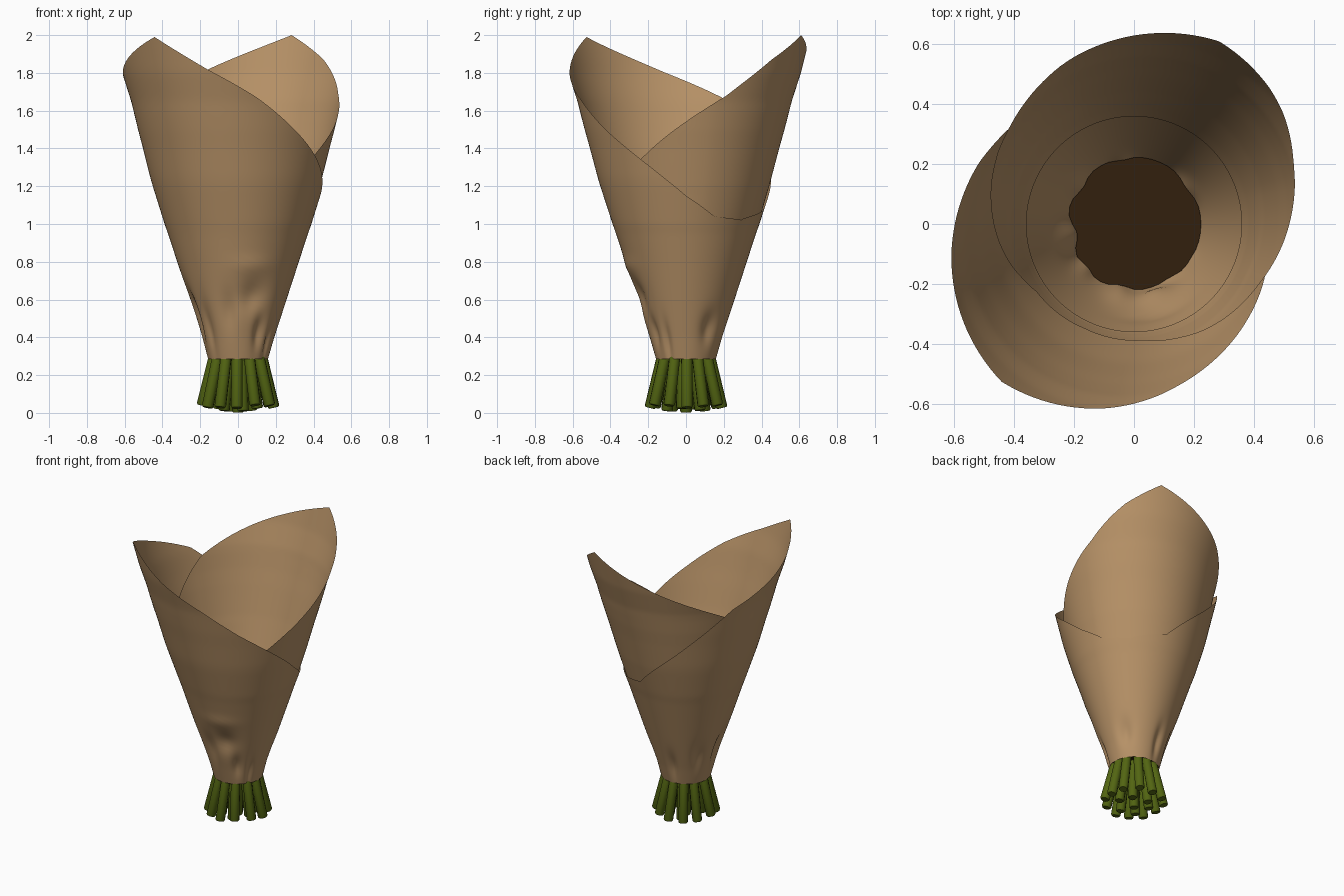
import bpy, bmesh, math, random
from mathutils import Vector

if "Cube" in bpy.data.objects:
    bpy.data.objects.remove(bpy.data.objects["Cube"])

random.seed(4)


def material(name, rgb):
    m = bpy.data.materials.new(name)
    m.diffuse_color = (*rgb, 1)
    m.use_nodes = True
    m.node_tree.nodes["Principled BSDF"].inputs["Base Color"].default_value = m.diffuse_color
    return m


PAPER = material("kraft_paper", (0.47, 0.285, 0.135))
GREEN = material("stem_green", (0.085, 0.13, 0.006))
DARK = material("dark_brown", (0.032, 0.014, 0.004))


def finish(bm, name, mat, angle=40):
    bmesh.ops.recalc_face_normals(bm, faces=bm.faces)
    me = bpy.data.meshes.new(name)
    bm.to_mesh(me)
    bm.free()
    me.materials.append(mat)
    ob = bpy.data.objects.new(name, me)
    bpy.context.collection.objects.link(ob)
    bpy.ops.object.select_all(action='DESELECT')
    ob.select_set(True)
    bpy.context.view_layer.objects.active = ob
    bpy.ops.object.shade_smooth_by_angle(angle=math.radians(angle))
    return ob


def lerp(table, v):
    for (a, p), (b, q) in zip(table, table[1:]):
        if v <= b:
            return p + (q - p) * max(0, (v - a) / (b - a))
    return table[-1][1]


def wrap(d):
    return (d + 180) % 360 - 180


# wrap radius by height
PROFILE = [(0.28, 0.155), (0.4, 0.19), (0.6, 0.255), (0.8, 0.32), (1.0, 0.385), (1.2, 0.442),
           (1.4, 0.493), (1.5, 0.52), (1.65, 0.557), (1.8, 0.605), (2.0, 0.655)]
# creases: angle, height, angular width, height width, depth
DENTS = [(287, 0.62, 16, 0.08, -0.030), (283, 0.78, 20, 0.04, 0.008), (303, 0.43, 9, 0.08, -0.022),
         (190, 0.52, 13, 0.13, -0.032), (222, 0.45, 8, 0.12, -0.018), (258, 0.55, 10, 0.10, -0.018),
         (328, 0.38, 6, 0.10, -0.016), (35, 0.45, 12, 0.08, -0.022), (100, 0.42, 8, 0.1, -0.018),
         (145, 0.50, 10, 0.1, -0.016)]


def radius(deg, z):
    r = lerp(PROFILE, z)
    t = min(1, max(0, (z - 1.0) / 0.6))
    r *= 1 + 0.035 * t * math.cos(math.radians(2 * (deg - 52)))
    for a, h, wa, wh, d in DENTS:
        r += d * math.exp(-(wrap(deg - a) / wa) ** 2 - ((z - h) / wh) ** 2)
    return r


def sheet(name, peak, rim, z0, offset, seg=144, rows=44):
    """Conical sheet whose rim falls on both sides of its pointed peak."""
    bm = bmesh.new()
    grid = []
    for i in range(seg):
        deg = peak + 360 * i / seg
        off = wrap(deg - peak)
        top = lerp(rim, off)
        col = []
        for j in range(rows + 1):
            z = z0 + (top - z0) * j / rows
            r = radius(deg, z) + offset(abs(off), z)
            a = math.radians(deg)
            col.append(bm.verts.new((r * math.cos(a), r * math.sin(a), z)))
        grid.append(col)
    for i in range(seg):
        p, q = grid[i], grid[(i + 1) % seg]
        for j in range(rows):
            bm.faces.new((p[j], q[j], q[j + 1], p[j + 1]))
    return finish(bm, name, PAPER)


# outer sheet, peak at front left; lifted a little where it overlaps
RIM_A = [(-180, 1.03), (-150, 1.07), (-110, 1.36), (-72, 1.66), (-40, 1.80), (0, 1.99),
         (25, 1.82), (50, 1.67), (75, 1.50), (107, 1.30), (130, 1.15), (152, 1.04), (180, 1.02)]
sheet("outer_paper_sheet", 230, RIM_A, 0.285,
      lambda o, z: 0.002 + 0.010 * max(0, min(1, (z - 0.95) / 0.3)))

# inner sheet, peak at the back right
RIM_B = [(-180, 1.03), (-150, 1.05), (-94, 1.36), (-43, 1.68), (-20, 1.87), (0, 2.0),
         (40, 1.82), (88, 1.60), (120, 1.33), (150, 1.07), (180, 1.03)]
sheet("inner_paper_sheet", 65, RIM_B, 0.93,
      lambda o, z: -0.003 - 0.012 * max(0, min(1, (o - 50) / 40)) * max(0, min(1, (z - 0.95) / 0.2)))


# dark filling inside the wrap
def disc(name, z, shrink):
    bm = bmesh.new()
    vs = []
    for i in range(48):
        a = math.radians(i * 7.5)
        r = radius(i * 7.5, z) - shrink
        vs.append(bm.verts.new((r * math.cos(a), r * math.sin(a), z)))
    bm.faces.new(vs)
    return finish(bm, name, DARK)


disc("dark_filling_top", 0.51, 0.002)
disc("dark_filling_bottom", 0.30, 0.004)


# flower stems, splayed outward below the wrap
def stem(bm, p, q, r):
    d = (q - p).normalized()
    u = d.orthogonal().normalized()
    v = d.cross(u)
    rings = []
    for c, k in ((p, 0.82), (p + d * 0.008, 1), (q, 0.95)):
        rings.append([bm.verts.new(c + (u * math.cos(t) + v * math.sin(t)) * r * k)
                      for t in (math.tau * i / 10 for i in range(10))])
    for a, b in zip(rings, rings[1:]):
        for i in range(10):
            bm.faces.new((a[i], a[(i + 1) % 10], b[(i + 1) % 10], b[i]))
    bm.faces.new(rings[0])
    bm.faces.new(rings[-1])


bm = bmesh.new()
for n, low, high, z, shift in ((12, 0.19, 0.118, 0.034, 0), (6, 0.105, 0.06, 0.018, 15), (1, 0, 0, 0.001, 0)):
    for i in range(n):
        a = math.radians(360 * i / n + shift + 90 + (random.uniform(-3, 3) if n > 1 else 0))
        e = Vector((math.cos(a), math.sin(a), 0))
        zz = z + (random.uniform(-0.01, 0.008) if n > 1 else 0)
        stem(bm, e * low + Vector((0, 0, zz)), e * high + Vector((0, 0, 0.33)), 0.031)
finish(bm, "flower_stems", GREEN)
